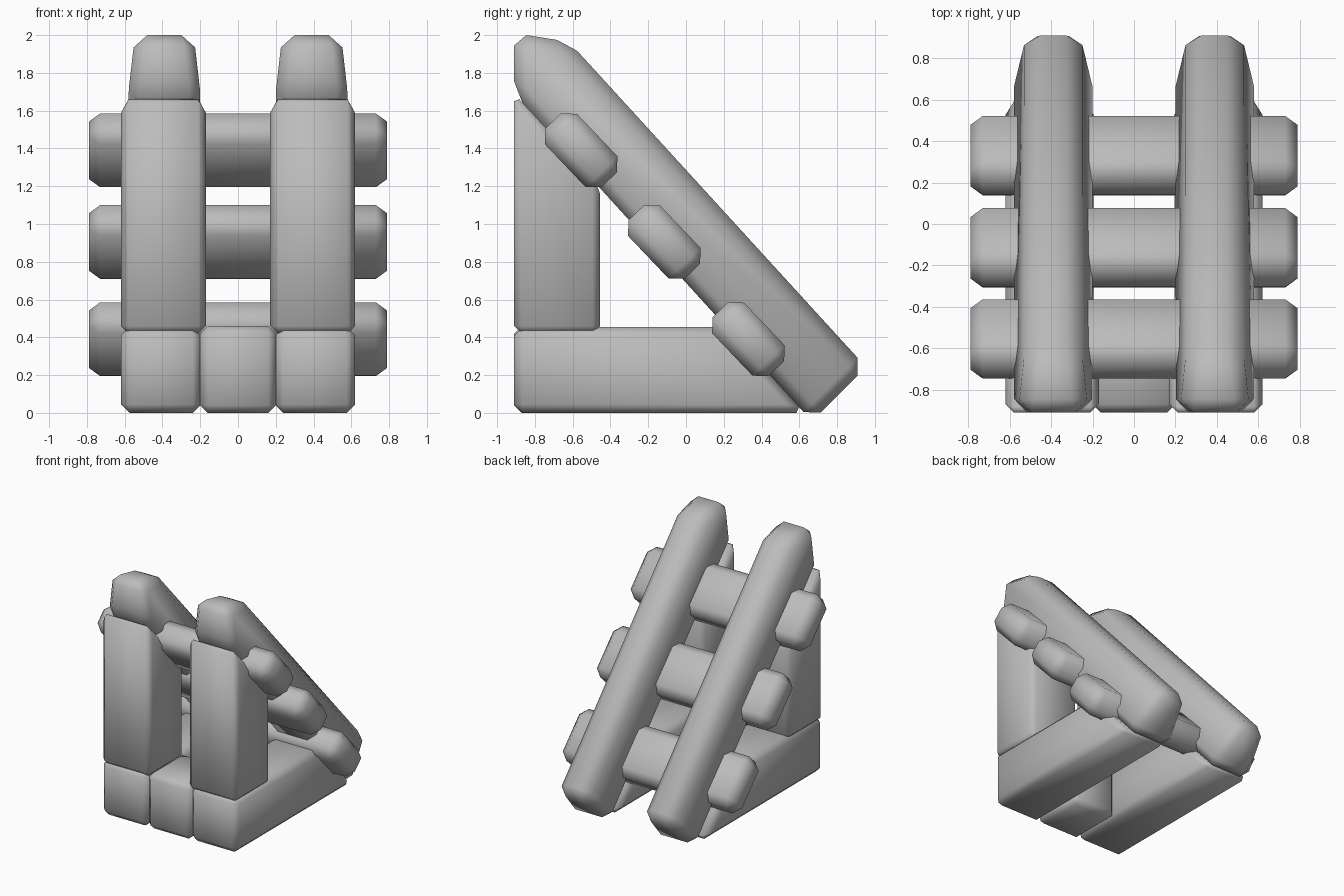
import bpy, bmesh, math
from mathutils import Vector

if "Cube" in bpy.data.objects:
    bpy.data.objects.remove(bpy.data.objects["Cube"])

grey = bpy.data.materials.new("plain_grey")
grey.use_nodes = True
grey.diffuse_color = (0.5, 0.5, 0.5, 1)
grey.node_tree.nodes["Principled BSDF"].inputs["Base Color"].default_value = (0.5, 0.5, 0.5, 1)


def timber(name, profile, left, right, bevel, mirror=False):
    """Chamfered timber: a (y, z) profile spanning left..right on x.
    left and right are functions of (y, z), so the section can taper."""
    bm = bmesh.new()
    a = [bm.verts.new((left(y, z), y, z)) for y, z in profile]
    b = [bm.verts.new((right(y, z), y, z)) for y, z in profile]
    bm.faces.new(a)
    bm.faces.new(b[::-1])
    n = len(profile)
    for i in range(n):
        j = (i + 1) % n
        bm.faces.new((a[i], b[i], b[j], a[j]))
    bmesh.ops.recalc_face_normals(bm, faces=bm.faces)
    for f in bm.faces:
        f.smooth = True
    mesh = bpy.data.meshes.new(name)
    bm.to_mesh(mesh)
    bm.free()
    mesh.materials.append(grey)
    obj = bpy.data.objects.new(name, mesh)
    bpy.context.collection.objects.link(obj)
    if mirror:
        mir = obj.modifiers.new("other_side", 'MIRROR')
        mir.use_mirror_merge = False
    mod = obj.modifiers.new("chamfer", 'BEVEL')
    mod.width = bevel
    mod.segments = 1
    mod.limit_method = 'NONE'
    return obj


def at(x):
    return lambda y, z: x


FRONT, POST_BACK = -0.91, -0.455

# Base rails, cut on the slope at the back
timber("base_rails", [(FRONT, 0), (0.63, 0), (0.21, 0.455), (FRONT, 0.455)],
       at(0.195), at(0.62), 0.045, mirror=True)

# Block joining the rails at the front
timber("front_block", [(FRONT, 0), (POST_BACK, 0), (POST_BACK, 0.46), (FRONT, 0.46)],
       at(-0.2), at(0.2), 0.04)

# Upright posts with sloping tops
timber("posts", [(FRONT, 0.42), (POST_BACK, 0.42), (POST_BACK, 1.2), (FRONT, 1.69)],
       at(0.17), at(0.62), 0.04, mirror=True)

# Sloping beams, wide underneath and narrower on top
SLOPE = Vector((0.74, 0.673))


def half_width(y, z):
    t = (SLOPE.dot(Vector((y, z))) - 0.46) / 0.41
    return 0.2 - 0.07 * min(max(t, 0), 1)


timber("sloping_beams",
       [(FRONT, 1.69), (FRONT, 2.01), (-0.62, 1.965), (0.953, 0.243), (0.666, -0.044)],
       lambda y, z: 0.39 - half_width(y, z), lambda y, z: 0.39 + half_width(y, z),
       0.065, mirror=True)

# Three rungs tilted to match the slope
along = Vector((0.69, -0.724))
across = Vector((0.724, 0.69))
for i, centre in enumerate([(-0.555, 1.39), (-0.115, 0.905), (0.33, 0.39)]):
    corners = [Vector(centre) + along * 0.215 * u + across * 0.117 * v
               for u, v in ((-1, -1), (1, -1), (1, 1), (-1, 1))]
    timber(f"rung_{i + 1}", [tuple(c) for c in corners], at(-0.79), at(0.79), 0.06)
